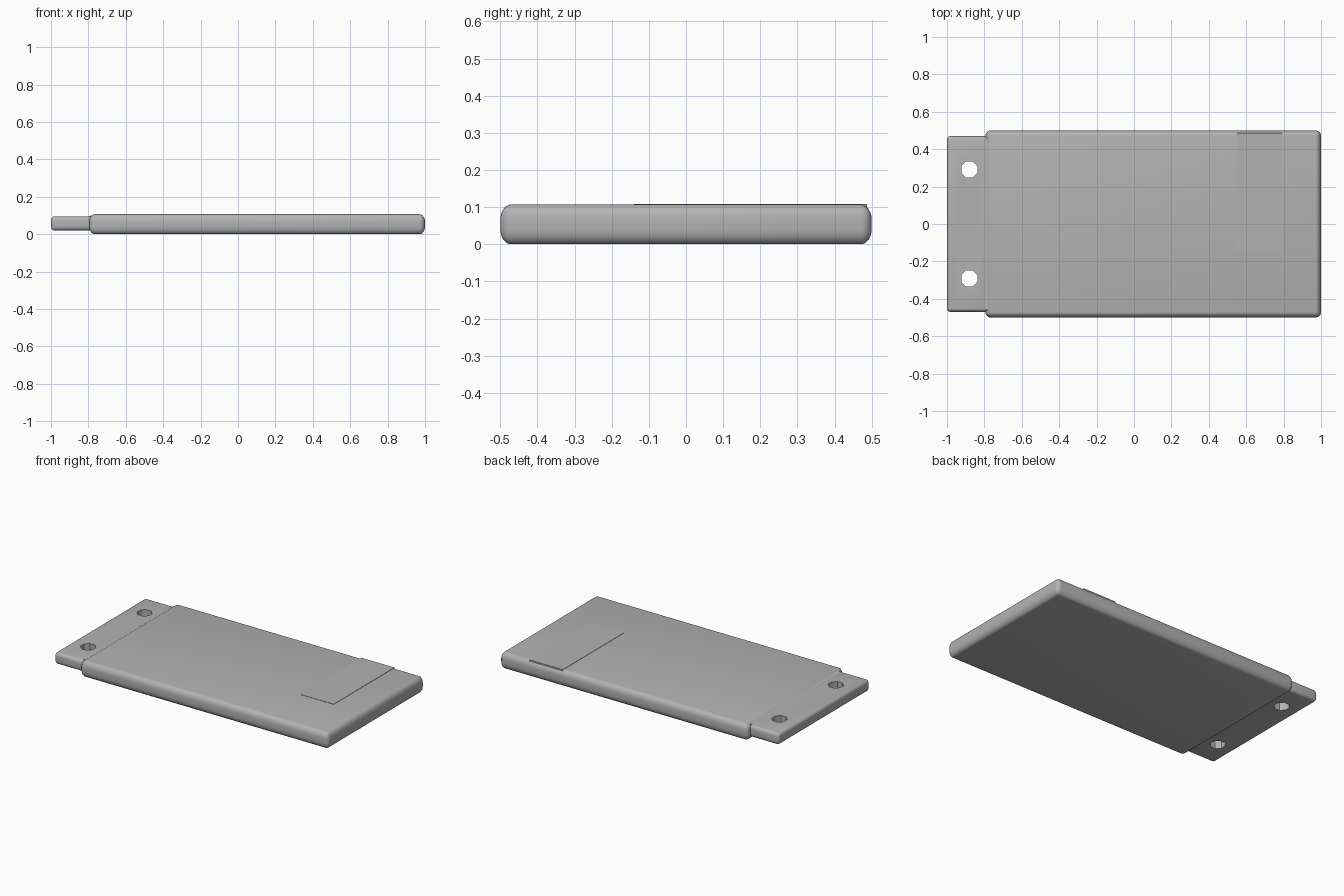
import bpy, bmesh, math

if "Cube" in bpy.data.objects:
    bpy.data.objects.remove(bpy.data.objects["Cube"])

grey = bpy.data.materials.new("dark_grey")
grey.diffuse_color = (0.45, 0.45, 0.45, 1)
grey.use_nodes = True
grey.node_tree.nodes["Principled BSDF"].inputs["Base Color"].default_value = grey.diffuse_color


def box(name, x, y, z, bevel=0.0, segments=4, stretch=1.0):
    """Box from (min, max) ranges; stretch makes the rounding taller than wide."""
    bpy.ops.mesh.primitive_cube_add(size=1, location=[sum(r) / 2 for r in (x, y, z)])
    ob = bpy.context.object
    ob.name = name
    ob.data.materials.append(grey)
    ob.scale = (x[1] - x[0], y[1] - y[0], (z[1] - z[0]) / stretch)
    bpy.ops.object.transform_apply(location=False, rotation=False, scale=True)
    if bevel:
        mod = ob.modifiers.new("round", 'BEVEL')
        mod.width = bevel
        mod.segments = segments
        bpy.ops.object.modifier_apply(modifier=mod.name)
        ob.scale.z = stretch
        bpy.ops.object.transform_apply(location=False, rotation=False, scale=True)
        bpy.ops.object.shade_smooth_by_angle(angle=math.radians(50))
    return ob


# Main rounded casing
box("casing", (-0.795, 1.0), (-0.5, 0.5), (0, 0.107), 0.029, 6, 1.45)

# Narrower connector tongue, running slightly into the casing
tongue = box("connector", (-1.0, -0.76), (-0.47, 0.47), (0.02, 0.095), 0.018, 5, 1.3)

# Two octagonal through holes in the connector
for side in (-1, 1):
    bpy.ops.mesh.primitive_cylinder_add(
        vertices=8, radius=0.047, depth=0.4,
        location=(-0.88, side * 0.291, 0.06), rotation=(0, 0, math.radians(22.5)))
    cutter = bpy.context.object
    cutter.name = "hole_cutter"
    cutter.hide_render = True
    bpy.ops.object.shade_smooth()
    bpy.context.view_layer.objects.active = tongue
    mod = tongue.modifiers.new("hole", 'BOOLEAN')
    mod.operation = 'DIFFERENCE'
    mod.solver = 'EXACT'
    mod.object = cutter
    bpy.ops.object.modifier_apply(modifier=mod.name)
    bpy.data.objects.remove(cutter)

# Keep hole rims crisp and hole walls smooth
bpy.ops.object.select_all(action='DESELECT')
tongue.select_set(True)
bpy.context.view_layer.objects.active = tongue
bpy.ops.object.shade_smooth_by_angle(angle=math.radians(50))

# Gentle ramp easing the casing top down onto the connector
bm = bmesh.new()
profile = [(-0.802, 0.094), (-0.765, 0.1065), (-0.765, 0.08), (-0.79, 0.08)]
face = bm.faces.new([bm.verts.new((x, -0.455, z)) for x, z in profile])
ext = bmesh.ops.extrude_face_region(bm, geom=[face])["geom"]
bmesh.ops.translate(bm, vec=(0, 0.91, 0),
                    verts=[v for v in ext if isinstance(v, bmesh.types.BMVert)])
bmesh.ops.recalc_face_normals(bm, faces=bm.faces)
mesh = bpy.data.meshes.new("neck_ramp")
bm.to_mesh(mesh)
bm.free()
mesh.materials.append(grey)
bpy.context.collection.objects.link(bpy.data.objects.new("neck_ramp", mesh))

# Thin raised panel on the top face
box("top_panel", (0.55, 0.79), (-0.14, 0.487), (0.09, 0.109))
